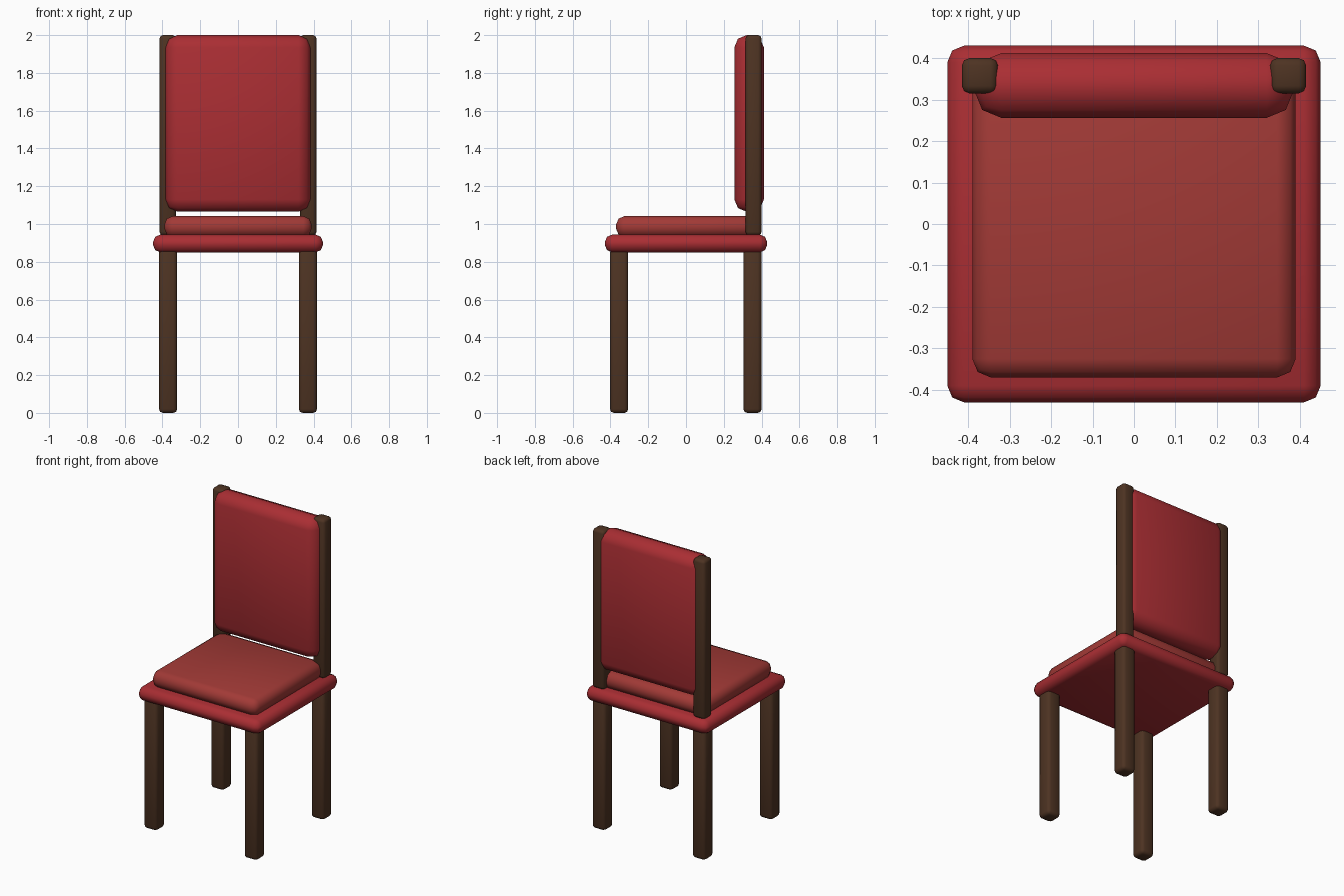
import bpy
import bmesh
from math import radians

if "Cube" in bpy.data.objects:
    bpy.data.objects.remove(bpy.data.objects["Cube"])


def material(name, color):
    mat = bpy.data.materials.new(name)
    mat.diffuse_color = (*color, 1)
    mat.use_nodes = True
    mat.node_tree.nodes["Principled BSDF"].inputs["Base Color"].default_value = mat.diffuse_color
    return mat


RED = material("red_fabric", (0.40, 0.027, 0.033))
CUSHION = material("cushion_fabric", (0.36, 0.042, 0.037))
WOOD = material("dark_wood", (0.075, 0.033, 0.016))


def rounded_box(name, xr, yr, zr, bevel, mat, segments=2):
    """Box spanning the three (min, max) ranges, with rounded edges."""
    bm = bmesh.new()
    bmesh.ops.create_cube(bm, size=1)
    for v in bm.verts:
        v.co = [lo + (c + 0.5) * (hi - lo) for c, (lo, hi) in zip(v.co, (xr, yr, zr))]
    bmesh.ops.bevel(bm, geom=bm.edges[:], offset=bevel, segments=segments,
                    profile=0.5, affect='EDGES')
    mesh = bpy.data.meshes.new(name)
    bm.to_mesh(mesh)
    bm.free()
    mesh.materials.append(mat)
    obj = bpy.data.objects.new(name, mesh)
    bpy.context.collection.objects.link(obj)
    bpy.ops.object.select_all(action='DESELECT')
    obj.select_set(True)
    bpy.context.view_layer.objects.active = obj
    bpy.ops.object.shade_smooth_by_angle(angle=radians(50))
    return obj


# Seat board, cushion and padded back
rounded_box("seat", (-0.45, 0.45), (-0.43, 0.43), (0.85, 0.944), 0.04, RED)
rounded_box("seat_cushion", (-0.39, 0.39), (-0.37, 0.37), (0.93, 1.042), 0.045, CUSHION)
rounded_box("back_pad", (-0.385, 0.385), (0.256, 0.412), (1.065, 2.0), 0.065, RED)

# Legs and back posts on both sides
for side, s in (("left", -1), ("right", 1)):
    leg_x = sorted((s * 0.322, s * 0.418))
    rounded_box(f"front_leg_{side}", leg_x, (-0.402, -0.306), (0, 0.87), 0.02, WOOD)
    rounded_box(f"back_leg_{side}", leg_x, (0.304, 0.4), (0, 0.87), 0.02, WOOD)
    post_x = sorted((s * 0.328, s * 0.415))
    rounded_box(f"back_post_{side}", post_x, (0.315, 0.4), (0.94, 2.0), 0.018, WOOD)
